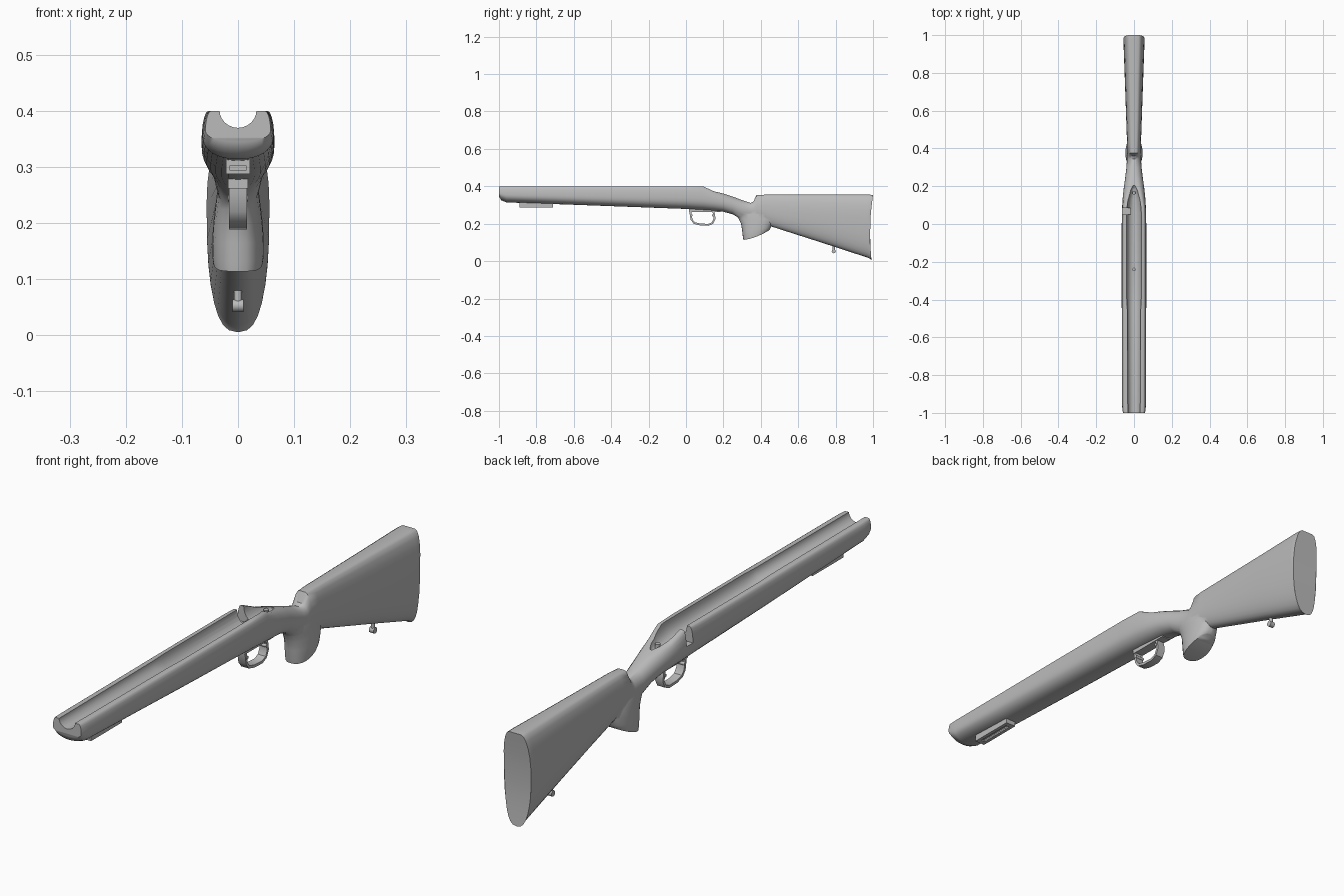
import bpy, bmesh
from math import sin, cos, pi, radians

cube = bpy.data.objects.get("Cube")
if cube:
    bpy.data.objects.remove(cube)

grey = bpy.data.materials.new("grey")
grey.use_nodes = True
grey.diffuse_color = (0.5, 0.5, 0.5, 1)
grey.node_tree.nodes["Principled BSDF"].inputs["Base Color"].default_value = (0.5, 0.5, 0.5, 1)


def finish(name, bm):
    bmesh.ops.recalc_face_normals(bm, faces=bm.faces)
    mesh = bpy.data.meshes.new(name)
    bm.to_mesh(mesh)
    bm.free()
    mesh.materials.append(grey)
    obj = bpy.data.objects.new(name, mesh)
    bpy.context.collection.objects.link(obj)
    return obj


def loft(name, rings):
    """Skin closed rings; ends are closed with strips between mirrored points."""
    bm = bmesh.new()
    rows = [[bm.verts.new(p) for p in ring] for ring in rings]
    n = len(rows[0])
    for a, b in zip(rows, rows[1:]):
        for i in range(n):
            j = (i + 1) % n
            bm.faces.new((a[i], a[j], b[j], b[i]))
    for row in (rows[0], rows[-1]):
        for i in range(n // 2 - 1):
            bm.faces.new((row[i], row[i + 1], row[n - 2 - i], row[n - 1 - i]))
    return finish(name, bm)


def mirrored(half):
    return half + [(-x, y, z) for x, y, z in reversed(half)]


def box(name, x0, x1, y0, y1, z0, z1):
    return loft(name, [[(x0, y, z0), (x1, y, z0), (x1, y, z1), (x0, y, z1)] for y in (y0, y1)])


def cylinder(name, radius, depth, loc, rot=(0, 0, 0)):
    bpy.ops.mesh.primitive_cylinder_add(vertices=16, radius=radius, depth=depth, location=loc, rotation=rot)
    obj = bpy.context.object
    obj.name = name
    obj.data.materials.append(grey)
    return obj


def boolean(target, tool, operation):
    mod = target.modifiers.new(operation.lower(), "BOOLEAN")
    mod.object, mod.operation, mod.solver = tool, operation, "EXACT"
    bpy.ops.object.select_all(action="DESELECT")
    bpy.context.view_layer.objects.active = target
    target.select_set(True)
    bpy.ops.object.modifier_apply(modifier=mod.name)
    bpy.data.objects.remove(tool)


def smooth(obj, angle=38):
    bpy.ops.object.select_all(action="DESELECT")
    bpy.context.view_layer.objects.active = obj
    obj.select_set(True)
    bpy.ops.object.shade_smooth_by_angle(angle=radians(angle))


def body_ring(y, top, bottom, mid, flat, width, power):
    """Flat top, rounded shoulders, and a full rounded belly."""
    half = [(0.002, y, top)]
    for i in range(6):
        a = pi / 2 * (1 - i / 5)
        half.append((flat + (width - flat) * cos(a), y, mid + (top - mid) * sin(a)))
    for i in range(1, 9):
        a = pi / 2 * i / 8
        half.append((max(width * cos(a) ** (2 / power), 0.002), y,
                     mid - (mid - bottom) * sin(a) ** (2 / power)))
    return mirrored(half)


# Stock body: y, top, bottom, widest height, flat half width, half width, roundness
stations = [
    (-1.0, .40, .345, .365, .048, .058, 2.2),
    (-.988, .40, .325, .36, .049, .061, 2.2),
    (-.96, .40, .314, .355, .050, .063, 2.2),
    (-.70, .40, .305, .35, .051, .064, 2.3),
    (-.40, .40, .294, .345, .053, .065, 2.4),
    (.0, .40, .279, .34, .053, .065, 2.4),
    (.09, .40, .273, .335, .049, .063, 2.3),
    (.15, .373, .269, .325, .036, .059, 2.3),
    (.20, .361, .264, .315, .020, .053, 2.2),
    (.25, .345, .250, .30, .008, .046, 2.1),
    (.30, .326, .222, .28, .006, .040, 2.1),
    (.345, .311, .205, .27, .006, .037, 2.1),
    (.36, .318, .200, .27, .008, .037, 2.1),
    (.377, .353, .196, .27, .012, .037, 2.1),
    (.42, .355, .193, .27, .014, .037, 2.2),
    (.46, .355, .184, .265, .015, .038, 2.3),
    (.75, .355, .091, .245, .020, .048, 2.5),
    (.97, .355, .019, .235, .025, .056, 2.7),
    (.985, .355, .012, .235, .025, .056, 2.7),
]
rings = [body_ring(*s) for s in stations]
# Gently hollow butt face
rings.append([(x, 1 - .012 * sin(pi * (.355 - z) / .355) - .008 * (1 - z / .355), z)
              for x, y, z in body_ring(1.0, .354, .006, .235, .025, .055, 2.7)])
stock = loft("stock_body", rings)

# Pistol grip: height, front, back, half width, upward slope of the rear
grip_rings = []
for z, front, back, width, slope in (
        (.285, .27, .43, .030, 0), (.25, .268, .45, .038, 0), (.225, .282, .466, .041, 0),
        (.20, .294, .462, .044, 0), (.165, .300, .452, .046, .012),
        (.13, .304, .446, .046, .036), (.114, .307, .440, .044, .048)):
    half = []
    for i in range(13):
        t = (1 - cos(pi * i / 12)) / 2
        x = max(width * sin(pi * i / 12) ** .8, .001)
        half.append((x, front + (back - front) * t, z + slope * t ** 1.6))
    grip_rings.append(mirrored(half))
boolean(stock, loft("pistol_grip", grip_rings), "UNION")

# Barrel channel and action inlet
channel = []
for y, floor, width in ((-1.02, .370, .033), (-.45, .368, .036), (-.39, .354, .039),
                        (.06, .350, .039), (.13, .348, .034), (.18, .348, .024), (.205, .348, .008)):
    half = [(width, y, .43)]
    for i in range(7):
        a = pi / 2 * i / 6
        half.append((max(width * cos(a), .001), y, .402 - (.402 - floor) * sin(a)))
    channel.append(mirrored(half))
boolean(stock, loft("channel_cutter", channel), "DIFFERENCE")

# Bolt handle notch and action screw hole
boolean(stock, box("notch_cutter", -.09, -.018, .05, .086, .342, .43), "DIFFERENCE")
boolean(stock, cylinder("screw_cutter", .007, .03, (0, -.24, .35)), "DIFFERENCE")
smooth(stock)

# Tang screw sleeve
smooth(cylinder("tang_sleeve", .009, .035, (0, .165, .350)))

# Trigger guard: a bowed strap swept along the side outline
path = [(.022, .285), (.024, .255), (.030, .222), (.044, .204), (.075, .196),
        (.120, .194), (.142, .204), (.153, .226), (.150, .250), (.140, .285)]
straps = []
for i, (y, z) in enumerate(path):
    py, pz = path[max(i - 1, 0)]
    ny, nz = path[min(i + 1, len(path) - 1)]
    dy, dz = ny - py, nz - pz
    size = (dy * dy + dz * dz) ** .5
    oy, oz = -dz / size * .005, dy / size * .005
    straps.append([(.016, y - oy, z - oz), (.016, y + oy, z + oz),
                   (-.016, y + oy, z + oz), (-.016, y - oy, z - oz)])
smooth(loft("trigger_guard", straps))
box("guard_plate", -.018, .018, .015, .185, .262, .285)
for y in (.03, .145):
    smooth(cylinder("guard_screw", .006, .036, (0, y, .245), (0, pi / 2, 0)))

# Accessory rail with a T slot under the forend
rail = box("accessory_rail", -.021, .021, -.89, -.71, .288, .33)
boolean(rail, box("slot_cutter", -.008, .008, -.87, -.73, .27, .30), "DIFFERENCE")
boolean(rail, box("groove_cutter", -.014, .014, -.90, -.73, .294, .303), "DIFFERENCE")

# Sling stud under the butt
smooth(cylinder("sling_stud", .007, .05, (0, .79, .075)))
smooth(cylinder("sling_stud_head", .011, .019, (0, .79, .053), (0, pi / 2, 0)))
